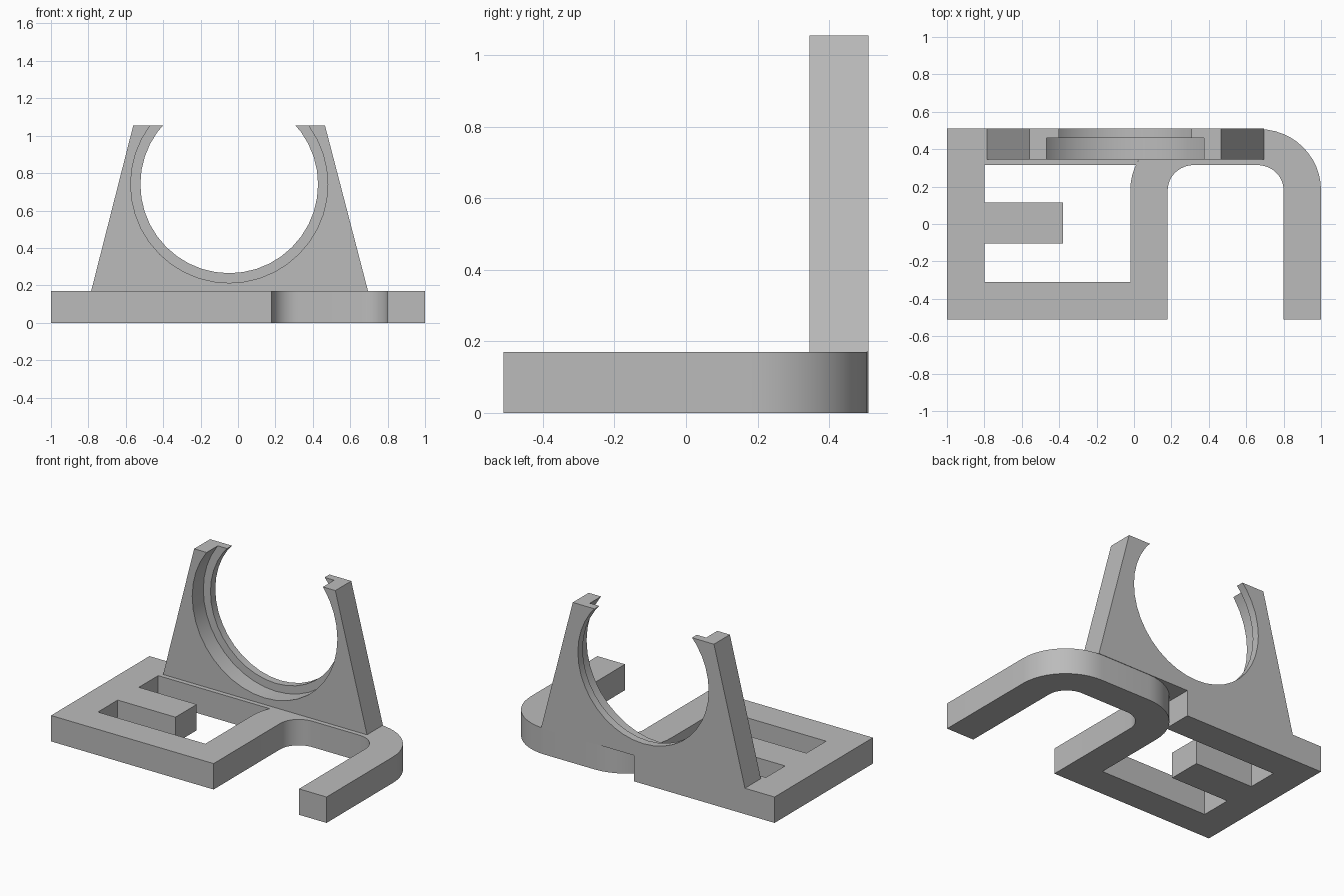
import bpy, bmesh, math
from mathutils import Matrix

if "Cube" in bpy.data.objects:
    bpy.data.objects.remove(bpy.data.objects["Cube"], do_unlink=True)

grey = bpy.data.materials.new("plain grey")
grey.use_nodes = True
colour = (0.5, 0.5, 0.5, 1)
grey.diffuse_color = colour
grey.node_tree.nodes["Principled BSDF"].inputs["Base Color"].default_value = colour

BASE_TOP = 0.17
BACK = 0.51


def finish(name, bm):
    """Turn a bmesh into a shaded object."""
    bmesh.ops.recalc_face_normals(bm, faces=bm.faces)
    mesh = bpy.data.meshes.new(name)
    bm.to_mesh(mesh)
    bm.free()
    mesh.materials.append(grey)
    obj = bpy.data.objects.new(name, mesh)
    bpy.context.collection.objects.link(obj)
    return obj


def smooth(obj):
    bpy.ops.object.select_all(action="DESELECT")
    obj.select_set(True)
    bpy.context.view_layer.objects.active = obj
    bpy.ops.object.shade_smooth_by_angle(angle=math.radians(30))


def prism(name, points, direction):
    """Extrude a closed outline of 3D points."""
    bm = bmesh.new()
    face = bm.faces.new([bm.verts.new(p) for p in points])
    out = bmesh.ops.extrude_face_region(bm, geom=[face])
    verts = [v for v in out["geom"] if isinstance(v, bmesh.types.BMVert)]
    bmesh.ops.translate(bm, verts=verts, vec=direction)
    return finish(name, bm)


def corner(cx, cy, rx, ry, start, end, steps=12):
    """Points of a rounded corner between two angles in degrees."""
    angles = [math.radians(start + (end - start) * i / steps) for i in range(steps + 1)]
    return [(cx + rx * math.cos(a), cy + ry * math.sin(a)) for a in angles]


# Three-armed base frame
frame = [(-1, -0.51), (-0.02, -0.51), (-0.02, -0.31), (-0.8, -0.31),
         (-0.8, -0.105), (-0.38, -0.105), (-0.38, 0.115), (-0.8, 0.115),
         (-0.8, 0.315), (0.02, 0.315), (0.02, BACK), (-1, BACK)]
prism("base_frame", [(x, y, 0) for x, y in frame], (0, 0, BASE_TOP))

# Arched base with rounded shoulders
arch = [(-0.02, -0.51)]
arch += corner(0.31, 0.18, 0.33, 0.327, 180, 90)
arch += corner(0.67, 0.18, 0.33, 0.327, 90, 0)
arch += [(1, -0.51), (0.8, -0.51)]
arch += corner(0.66, 0.18, 0.14, 0.135, 0, 90)
arch += corner(0.32, 0.18, 0.14, 0.135, 90, 180)
arch += [(0.18, -0.51)]
smooth(prism("base_arch", [(x, y, 0) for x, y in arch], (0, 0, BASE_TOP)))

# Upright holder plate, tapered towards the top
plate = [(-0.785, BASE_TOP), (0.695, BASE_TOP), (0.465, 1.055), (-0.56, 1.055)]
holder = prism("holder_plate", [(x, 0.345, z) for x, z in plate], (0, BACK - 0.345, 0))


def bore(radius, y_front, y_back):
    """Cut a round opening through part of the plate thickness."""
    bm = bmesh.new()
    place = Matrix.Translation((-0.047, (y_front + y_back) / 2, 0.74))
    bmesh.ops.create_cone(bm, cap_ends=True, segments=40, radius1=radius,
                          radius2=radius, depth=y_back - y_front,
                          matrix=place @ Matrix.Rotation(math.pi / 2, 4, "X"))
    cutter = finish("bore_cutter", bm)
    cutter.hide_render = True
    mod = holder.modifiers.new("bore", "BOOLEAN")
    mod.operation = "DIFFERENCE"
    mod.solver = "EXACT"
    mod.object = cutter
    bpy.context.view_layer.objects.active = holder
    bpy.ops.object.modifier_apply(modifier=mod.name)
    bpy.data.objects.remove(cutter, do_unlink=True)


# Through opening, then the wider seat in the front
bore(0.475, 0.2, 0.7)
bore(0.527, 0.2, 0.46)
smooth(holder)
